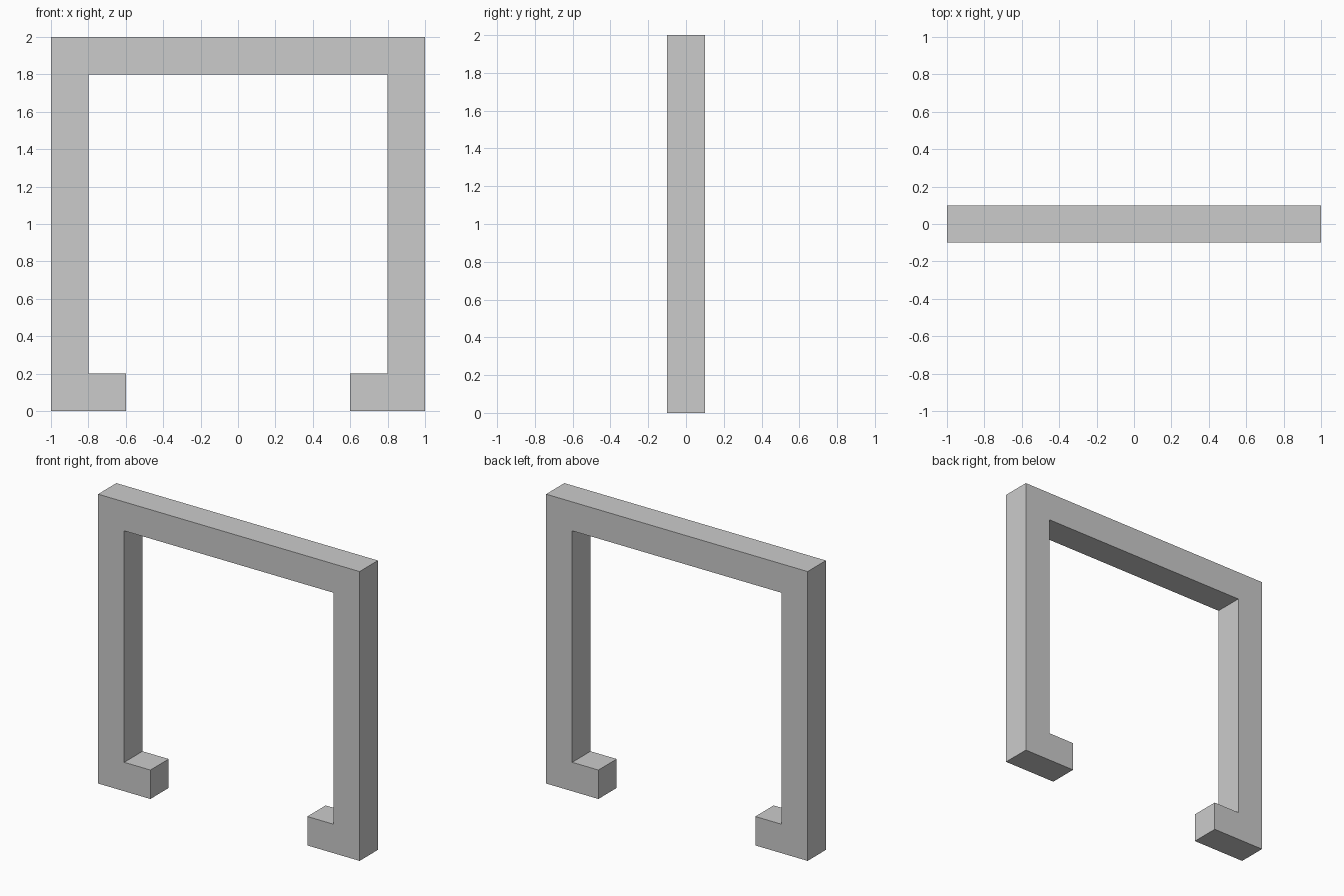
import bpy
import bmesh

if "Cube" in bpy.data.objects:
    bpy.data.objects.remove(bpy.data.objects["Cube"])

HALF_DEPTH = 0.1

# Right half of the front outline, from the top centre round to the inner top;
# the left half is its mirror image
half = [(1, 2), (1, 0), (0.6, 0), (0.6, 0.2), (0.8, 0.2), (0.8, 1.8)]
outline = half + [(-x, z) for x, z in reversed(half)]

# Frame: one flat profile extruded through its depth
bm = bmesh.new()
face = bm.faces.new([bm.verts.new((x, -HALF_DEPTH, z)) for x, z in outline])
extruded = bmesh.ops.extrude_face_region(bm, geom=[face], use_keep_orig=True)
verts = [g for g in extruded["geom"] if isinstance(g, bmesh.types.BMVert)]
bmesh.ops.translate(bm, verts=verts, vec=(0, 2 * HALF_DEPTH, 0))
bmesh.ops.recalc_face_normals(bm, faces=bm.faces)

mesh = bpy.data.meshes.new("frame_with_feet")
bm.to_mesh(mesh)
bm.free()
frame = bpy.data.objects.new("frame_with_feet", mesh)
bpy.context.collection.objects.link(frame)
